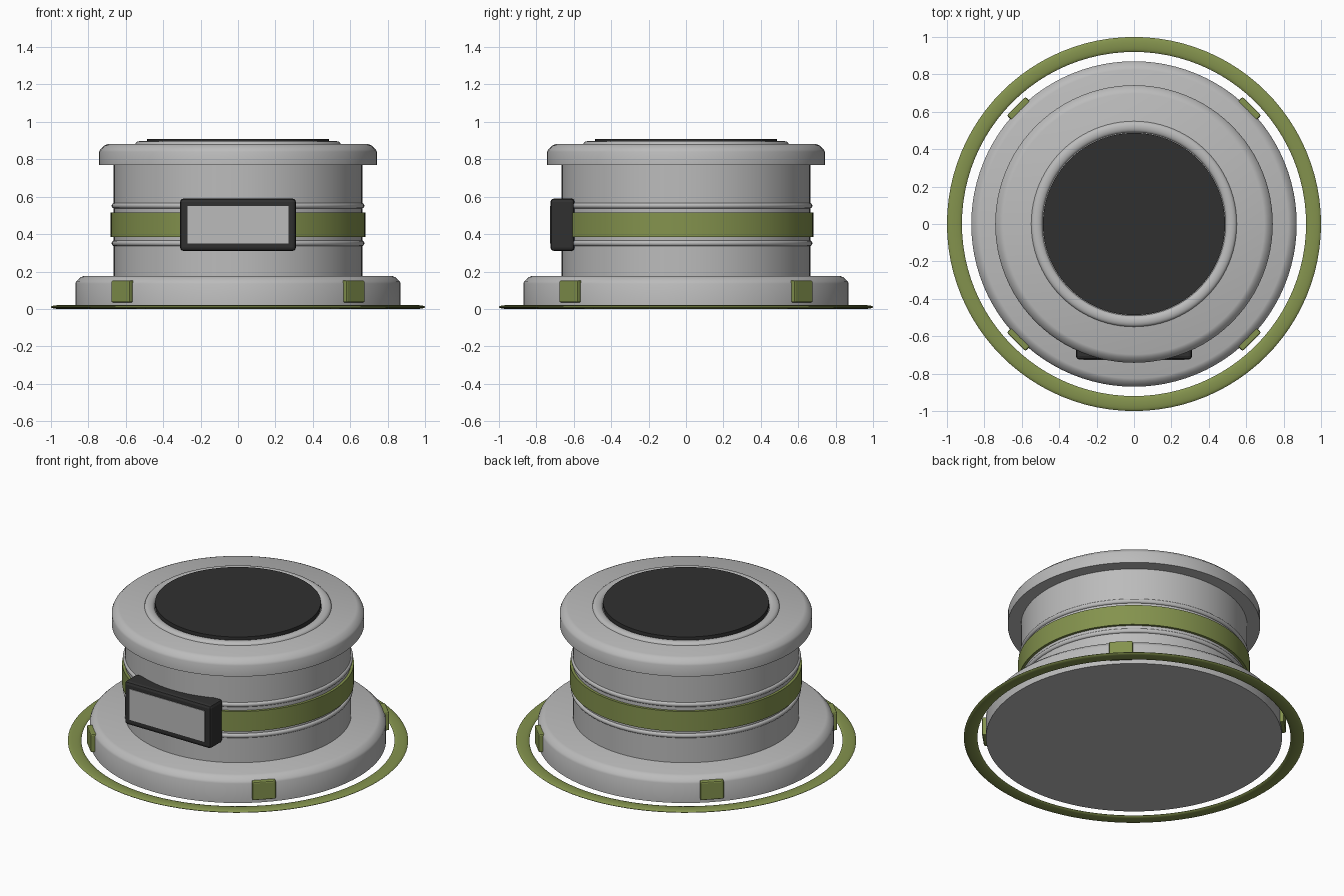
import bpy, math

if "Cube" in bpy.data.objects:
    bpy.data.objects.remove(bpy.data.objects["Cube"])

def material(name, rgb):
    m = bpy.data.materials.new(name)
    m.diffuse_color = (*rgb, 1)
    m.use_nodes = True
    m.node_tree.nodes["Principled BSDF"].inputs["Base Color"].default_value = m.diffuse_color
    return m

GREY = material("light grey", (0.50, 0.50, 0.50))
GREEN = material("olive green", (0.23, 0.29, 0.075))
DARK = material("charcoal", (0.03, 0.03, 0.03))
SEGMENTS = 96

def smooth(ob, angle=35):
    bpy.ops.object.select_all(action='DESELECT')
    ob.select_set(True)
    bpy.context.view_layer.objects.active = ob
    bpy.ops.object.shade_smooth_by_angle(angle=math.radians(angle))

def lathe(name, profile, mat, closed=False):
    """Spin (radius, z) points, listed bottom to top on the outside, around z."""
    n = len(profile)
    verts, faces = [], []
    for i in range(SEGMENTS):
        a = 2 * math.pi * i / SEGMENTS
        verts += [(r * math.cos(a), r * math.sin(a), z) for r, z in profile]
    for i in range(SEGMENTS):
        p, q = i * n, (i + 1) % SEGMENTS * n
        for j in range(n if closed else n - 1):
            k = (j + 1) % n
            faces.append((p + j, q + j, q + k, p + k))
    if not closed:  # flat end caps
        faces.append([i * n for i in reversed(range(SEGMENTS))])
        faces.append([i * n + n - 1 for i in range(SEGMENTS)])
    me = bpy.data.meshes.new(name)
    me.from_pydata(verts, [], faces)
    me.materials.append(mat)
    ob = bpy.data.objects.new(name, me)
    bpy.context.collection.objects.link(ob)
    smooth(ob)
    return ob

def oval(r, z, rr, rz, n=14):
    """Closed oval cross-section for rings and beads."""
    return [(r + rr * math.cos(2 * math.pi * i / n), z + rz * math.sin(2 * math.pi * i / n))
            for i in range(n)]

def box(name, size, loc, mat, bevel=0, turn=0):
    bpy.ops.mesh.primitive_cube_add(size=1, location=loc, rotation=(0, 0, turn))
    ob = bpy.context.object
    ob.name = name
    ob.scale = size
    bpy.ops.object.transform_apply(location=False, rotation=False, scale=True)
    ob.data.materials.append(mat)
    if bevel:
        mod = ob.modifiers.new("bevel", 'BEVEL')
        mod.width, mod.segments = bevel, 2
    return ob

# Flat oval ring lying on the ground
lathe("ground_ring", oval(0.96, 0.01, 0.04, 0.01), GREEN, closed=True)

# Wide base, body drum and overhanging lid, with softened upper edges
lathe("base", [(0.87, 0.01), (0.87, 0.135), (0.864, 0.148), (0.842, 0.169), (0.825, 0.176)], GREY)
lathe("body", [(0.665, 0.17), (0.665, 0.78)], GREY)
lathe("lid", [(0.742, 0.77), (0.742, 0.84), (0.736, 0.853), (0.714, 0.874), (0.697, 0.881)], GREY)

# Raised collar and dark disc on top
lathe("top_collar", oval(0.52, 0.88, 0.03, 0.018), GREY, closed=True)
lathe("top_disc", [(0.487, 0.875), (0.487, 0.908)], DARK)

# Coloured band between two beads
lathe("green_band", [(0.681, 0.385), (0.681, 0.515)], GREEN)
for name, z in (("lower_bead", 0.351), ("upper_bead", 0.552)):
    lathe(name, oval(0.662, z, 0.014, 0.015), GREY, closed=True)

# Front badge: dark housing sunk into the body, with a light plate
box("badge_frame", (0.62, 0.13, 0.28), (0, -0.66, 0.45), DARK, bevel=0.018)
box("badge_plate", (0.54, 0.008, 0.20), (0, -0.724, 0.45), GREY)

# Four tabs on the base, one on each diagonal
for i in range(4):
    a = math.radians(45 + 90 * i)
    box("base_tab_%d" % (i + 1), (0.038, 0.14, 0.118),
        (0.872 * math.cos(a), 0.872 * math.sin(a), 0.093), GREEN, bevel=0.008, turn=a)
